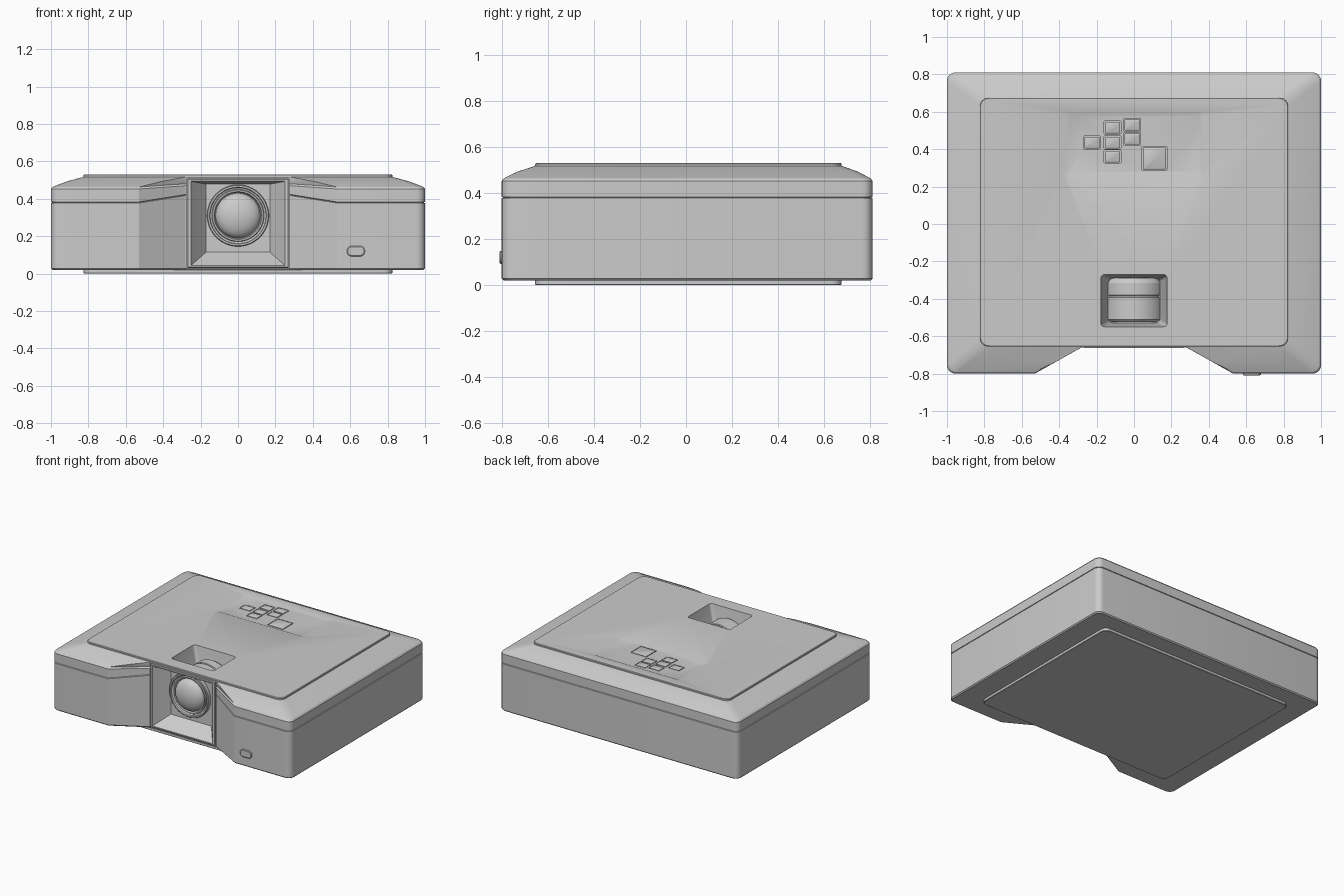
import bpy, bmesh, math

if "Cube" in bpy.data.objects:
    bpy.data.objects.remove(bpy.data.objects["Cube"])


def loft(name, rings, smooth=30):
    """Closed skin through equal-length rings, capped at both ends."""
    bm = bmesh.new()
    vs = [[bm.verts.new(p) for p in ring] for ring in rings]
    n = len(rings[0])
    for a, b in zip(vs, vs[1:]):
        for i in range(n):
            j = (i + 1) % n
            bm.faces.new((a[i], a[j], b[j], b[i]))
    bm.faces.new(vs[0][::-1])
    bm.faces.new(vs[-1])
    bmesh.ops.recalc_face_normals(bm, faces=bm.faces)
    me = bpy.data.meshes.new(name)
    bm.to_mesh(me)
    bm.free()
    ob = bpy.data.objects.new(name, me)
    bpy.context.collection.objects.link(ob)
    if smooth:
        shade(ob, smooth)
    return ob


def shade(ob, angle):
    bpy.ops.object.select_all(action='DESELECT')
    bpy.context.view_layer.objects.active = ob
    ob.select_set(True)
    bpy.ops.object.shade_smooth_by_angle(angle=math.radians(angle))


def rounded(x0, x1, y0, y1, r, seg=6):
    """Rounded rectangle, counter-clockwise from the front right corner."""
    pts = []
    for k, (cx, cy) in enumerate([(x1 - r, y0 + r), (x1 - r, y1 - r),
                                  (x0 + r, y1 - r), (x0 + r, y0 + r)]):
        for s in range(seg + 1):
            a = math.radians(-90 + 90 * k + 90 * s / seg)
            pts.append((cx + r * math.cos(a), cy + r * math.sin(a)))
    return pts


def slab(name, cx, cy, levels, r=0.01, smooth=30):
    """Rounded block; levels are (half width, half depth, z)."""
    return loft(name, [[(x, y, z) for x, y in
                        rounded(cx - w, cx + w, cy - d, cy + d, r)]
                       for w, d, z in levels], smooth)


def lathe(name, profile, z, seg=64):
    """Turn (radius, y) points about a front-to-back axis at height z."""
    return loft(name, [[(r * math.cos(2 * math.pi * i / seg), y,
                         z + r * math.sin(2 * math.pi * i / seg))
                        for i in range(seg)] for r, y in profile])


def cut(ob, cutter):
    cutter.hide_render = True
    m = ob.modifiers.new('cut', 'BOOLEAN')
    m.operation, m.solver, m.object = 'DIFFERENCE', 'EXACT', cutter
    bpy.context.view_layer.objects.active = ob
    bpy.ops.object.modifier_apply(modifier=m.name)
    bpy.data.objects.remove(cutter)


def case_ring(z, zn, hx, yf, yb, d=0.0):
    """Case outline with the trapezoid notch; zn is the height inside the notch."""
    hx, yf, yb = hx - d, yf + d, yb - d
    yn = -0.66 + d
    yi = max(yf, yn)
    xo = 0.28 + max(0.004, 0.25 * (yn - yf) / 0.14)
    ring = [(x, y, z) for x, y in rounded(-hx, hx, yf, yb, 0.045)]
    return ring + [(-xo, yf, z), (-0.28, yi, zn), (0.28, yi, zn), (xo, yf, z)]


# Case: base plate, lower shell, seam groove, sloped upper shell, top plate
FULL, PLATE = (1.0, -0.8, 0.81), (0.825, -0.655, 0.675)
case = loft('case', [
    case_ring(0.0, 0.0, *PLATE, 0.003),
    case_ring(0.003, 0.003, *PLATE),
    case_ring(0.02, 0.02, *PLATE),
    case_ring(0.02, 0.02, *FULL, 0.008),
    case_ring(0.028, 0.028, *FULL),
    case_ring(0.377, 0.417, *FULL),
    case_ring(0.38, 0.42, *FULL, 0.008),
    case_ring(0.383, 0.423, *FULL),
    case_ring(0.452, 0.47, *FULL),
    case_ring(0.463, 0.48, *FULL, 0.008),
    case_ring(0.493, 0.5, 0.915, -0.73, 0.745),
    case_ring(0.515, 0.515, 0.832, -0.661, 0.682),
    case_ring(0.517, 0.517, *PLATE),
    case_ring(0.526, 0.526, *PLATE),
    case_ring(0.53, 0.53, *PLATE, 0.004),
], 0)

# Openings: lens bay, focus window, shallow control panel
cut(case, loft('bay_cutter', [[(-.276, y, .026), (.276, y, .026),
                               (.276, y, .512), (-.276, y, .512)]
                              for y in (-0.9, -0.557)], 0))
cut(case, slab('window_cutter', 0, -0.41,
               [(.138, .118, .40), (.177, .139, .525), (.182, .142, .56)], .02, 0))
cut(case, slab('panel_cutter', 0, 0.43,
               [(.36, .155, .524), (.38, .17, .5305), (.38, .17, .56)], .025, 0))

# Control buttons, each in its own slot
buttons = [(-.225, .435, .04, .03), (-.115, .515, .04, .03), (-.115, .435, .04, .03),
           (-.115, .36, .04, .03), (-.01, .53, .04, .03), (-.01, .455, .04, .03),
           (.11, .35, .062, .058)]
for i, (x, y, w, d) in enumerate(buttons):
    cut(case, slab('slot_cutter', x, y, [(w + .005, d + .005, .508), (w + .005, d + .005, .56)], .006, 0))
    slab(f'button_{i + 1}', x, y, [(w, d, .5), (w, d, .525), (w - .008, d - .008, .529)], .005)
shade(case, 25)


# Lens bay: square frame with a funnel running back to the lens
def bay_ring(hx, z0, z1, y):
    return [(-hx, y, z0), (hx, y, z0), (hx, y, z1), (-hx, y, z1)]


loft('lens_bay', [bay_ring(.27, .03, .508, -.556), bay_ring(.27, .03, .508, -.66),
                  bay_ring(.266, .034, .504, -.664), bay_ring(.252, .042, .496, -.664),
                  bay_ring(.248, .046, .492, -.658), bay_ring(.17, .115, .478, -.562)], 20)

# Lens mount rings and domed glass
lathe('lens_mount', [(.165, -.55), (.165, -.588), (.161, -.592), (.152, -.592),
                     (.149, -.582), (.14, -.578), (.136, -.585), (.128, -.585),
                     (.122, -.566)], .31)
dome = [(.12 * math.cos(a), -.57 - .06 * math.sin(a))
        for a in (math.radians(8.8 * k) for k in range(11))]
lathe('lens_glass', [(.12, -.56)] + dome, .31)

# Focus ring showing through the top window
lathe('focus_ring', [(.001, -.525), (.15, -.525), (.165, -.51), (.165, -.393),
                     (.158, -.39), (.158, -.383), (.165, -.38), (.165, -.315),
                     (.15, -.29), (.001, -.29)], .31)

# Remote sensor on the front face
loft('remote_sensor', [[(x, y, z) for x, z in
                        rounded(.63 - w, .63 + w, .12 - h, .12 + h, h * .9)]
                       for w, h, y in ((.048, .028, -.79), (.048, .028, -.806),
                                       (.043, .023, -.81))])
